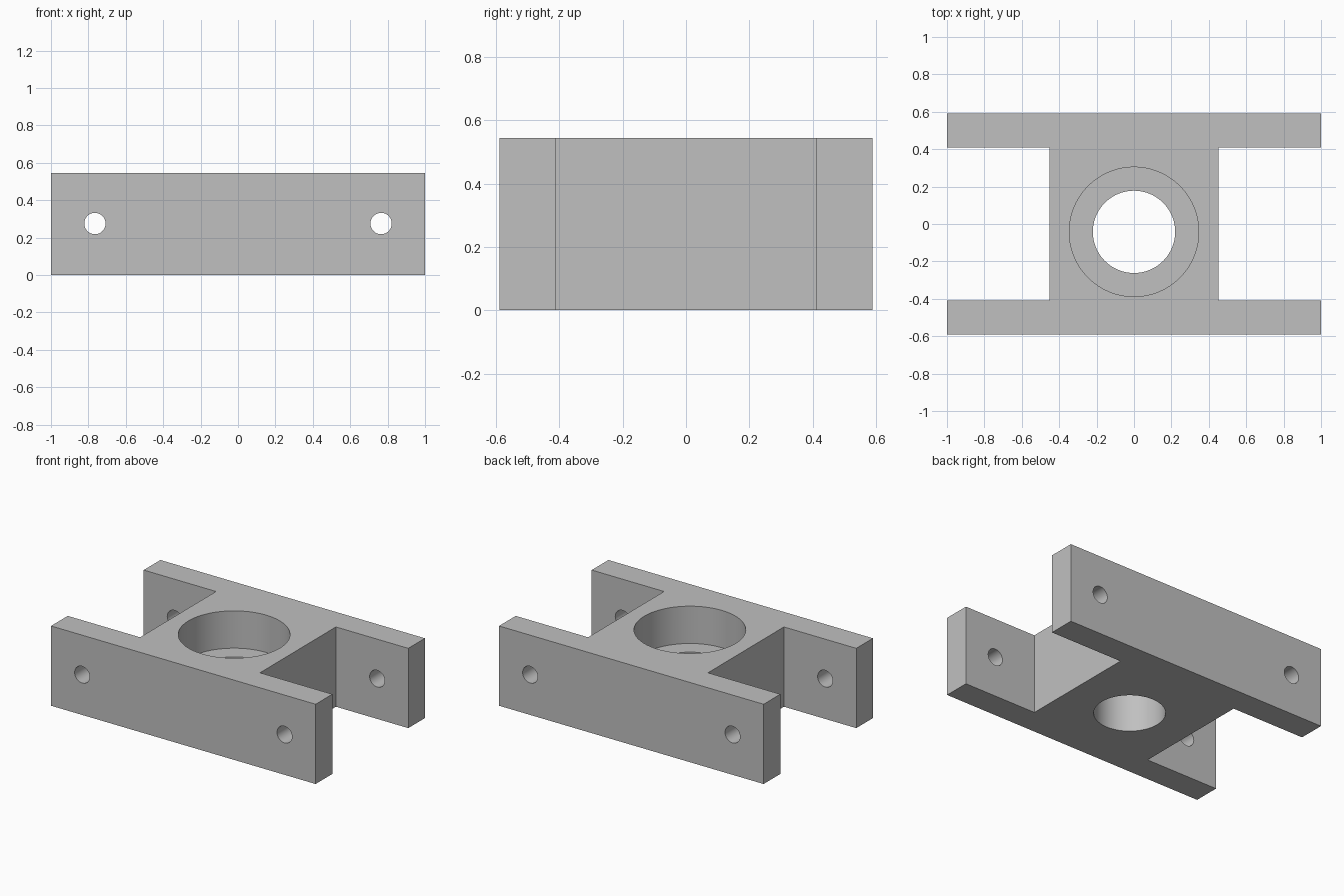
import bpy, bmesh, math

if "Cube" in bpy.data.objects:
    bpy.data.objects.remove(bpy.data.objects["Cube"], do_unlink=True)

HEIGHT = 0.545
HALF_Y, INNER_Y, WEB_X = 0.59, 0.41, 0.453
BORE_Y = -0.042
SEAT_Z = HEIGHT - 0.255

grey = bpy.data.materials.new("plain grey")
grey.use_nodes = True
colour = (0.53, 0.53, 0.53, 1)
grey.diffuse_color = colour
grey.node_tree.nodes["Principled BSDF"].inputs["Base Color"].default_value = colour

# H-shaped block: extruded outline, mirrored from one quarter
quarter = [(WEB_X, INNER_Y), (1, INNER_Y), (1, HALF_Y)]
right = [(x, -y) for x, y in reversed(quarter)] + quarter
outline = right + [(-x, -y) for x, y in right]
bm = bmesh.new()
base = bm.faces.new([bm.verts.new((x, y, 0)) for x, y in outline])
top = bmesh.ops.extrude_face_region(bm, geom=[base])["geom"]
bmesh.ops.translate(bm, vec=(0, 0, HEIGHT),
                    verts=[v for v in top if isinstance(v, bmesh.types.BMVert)])
bmesh.ops.recalc_face_normals(bm, faces=bm.faces)
mesh = bpy.data.meshes.new("bracket_block")
bm.to_mesh(mesh)
bm.free()
block = bpy.data.objects.new("bracket_block", mesh)
bpy.context.collection.objects.link(block)
mesh.materials.append(grey)


def drill(name, radius, depth, location, rotation=(0, 0, 0), sides=96):
    """Cut a round hole in the block, then discard the cutter."""
    bpy.ops.mesh.primitive_cylinder_add(vertices=sides, radius=radius, depth=depth,
                                        location=location, rotation=rotation)
    cutter = bpy.context.object
    cutter.name = name
    cutter.hide_render = True
    cutter.data.materials.append(grey)
    bpy.context.view_layer.objects.active = block
    cut = block.modifiers.new(name, 'BOOLEAN')
    cut.operation = 'DIFFERENCE'
    cut.solver = 'EXACT'
    cut.object = cutter
    bpy.ops.object.modifier_apply(modifier=name)
    bpy.data.objects.remove(cutter, do_unlink=True)


# Stepped vertical bore: wide seat above, narrower through hole below
drill("bore_seat", 0.346, 1, (0, BORE_Y, SEAT_Z + 0.5))
drill("bore_through", 0.22, 2, (0, BORE_Y, HEIGHT / 2))

# Cross-pin holes through both rails at each end
for side in (-1, 1):
    drill("pin_hole", 0.057, 2, (side * 0.765, 0, 0.275), (math.pi / 2, 0, 0), 48)

# Smooth the hole walls, keep the edges sharp
bpy.ops.object.select_all(action='DESELECT')
block.select_set(True)
bpy.context.view_layer.objects.active = block
bpy.ops.object.shade_smooth_by_angle(angle=math.radians(30))
